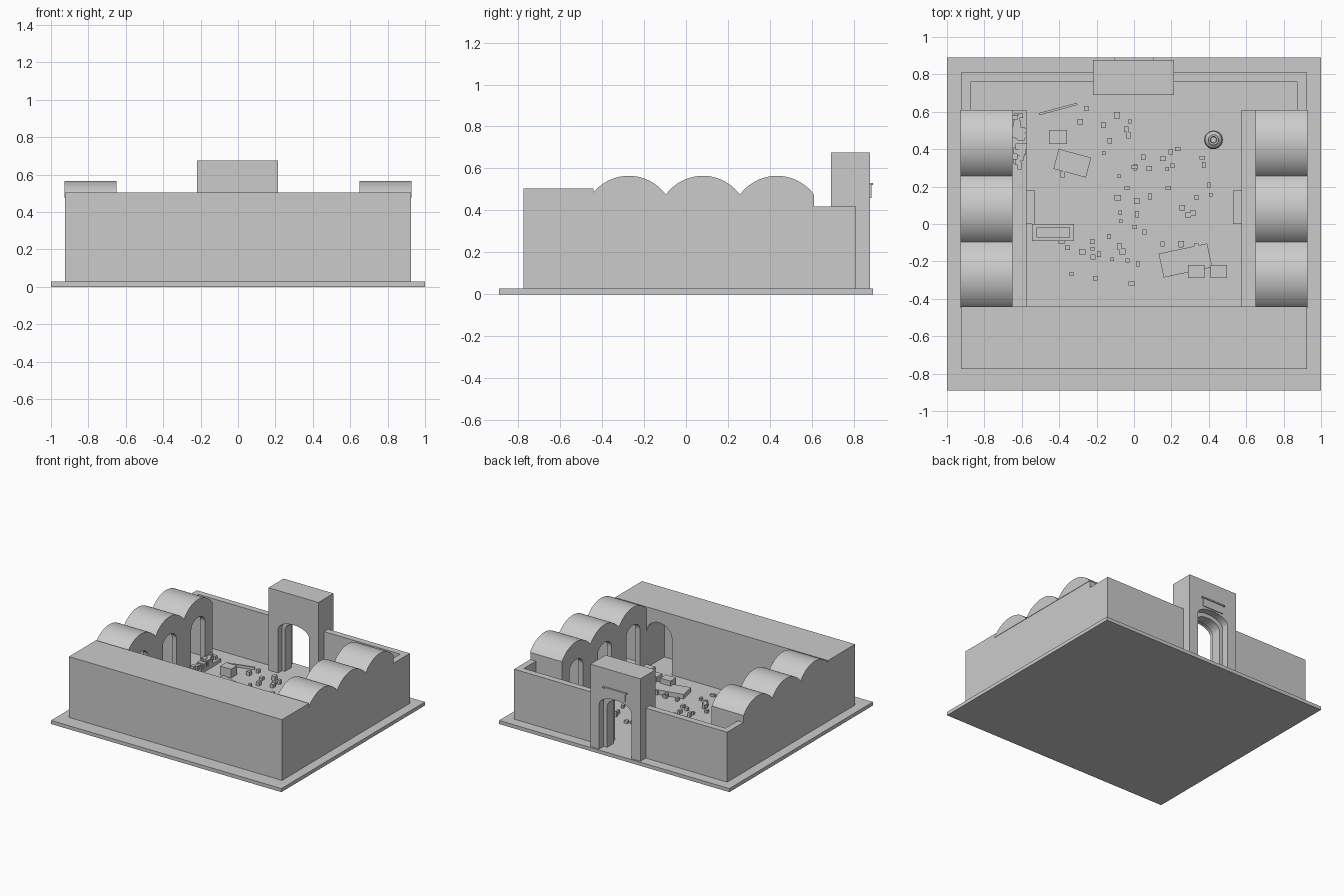
import bpy, bmesh, math, random
from mathutils import Matrix, Vector

cube = bpy.data.objects.get("Cube")
if cube:
    bpy.data.objects.remove(cube)

random.seed(4)
FLOOR = 0.028

stone = bpy.data.materials.new("plain grey stone")
stone.use_nodes = True
grey = (0.6, 0.6, 0.6, 1)
stone.diffuse_color = grey
stone.node_tree.nodes["Principled BSDF"].inputs["Base Color"].default_value = grey


def finish(name, bm, smooth=False):
    bmesh.ops.recalc_face_normals(bm, faces=bm.faces)
    mesh = bpy.data.meshes.new(name)
    bm.to_mesh(mesh)
    bm.free()
    mesh.materials.append(stone)
    obj = bpy.data.objects.new(name, mesh)
    bpy.context.collection.objects.link(obj)
    if smooth:
        bpy.ops.object.select_all(action="DESELECT")
        obj.select_set(True)
        bpy.context.view_layer.objects.active = obj
        bpy.ops.object.shade_smooth_by_angle(angle=math.radians(35))
    return obj


def add_box(bm, centre, size, turn=0):
    m = (Matrix.Translation(centre) @ Matrix.Rotation(math.radians(turn), 4, "Z")
         @ Matrix.Diagonal((*size, 1)))
    bmesh.ops.create_cube(bm, size=1, matrix=m)


def box(name, x, y, z):
    """Box from its extents along each axis."""
    bm = bmesh.new()
    add_box(bm, [sum(r) / 2 for r in (x, y, z)], [abs(r[1] - r[0]) for r in (x, y, z)])
    return finish(name, bm)


def block(name, x, y, length, width, height, turn=0, base=FLOOR):
    bm = bmesh.new()
    add_box(bm, (x, y, base + height / 2), (length, width, height), turn)
    return finish(name, bm)


def extrude(name, outline, axis, start, end, smooth=False):
    """Extrude an outline of (across, up) points along x or y."""
    bm = bmesh.new()
    place = (lambda p: (start, *p)) if axis == "x" else (lambda p: (p[0], start, p[1]))
    face = bm.faces.new([bm.verts.new(place(p)) for p in outline])
    ring = bmesh.ops.extrude_face_region(bm, geom=[face])
    moved = [v for v in ring["geom"] if isinstance(v, bmesh.types.BMVert)]
    step = Vector((end - start, 0, 0)) if axis == "x" else Vector((0, end - start, 0))
    bmesh.ops.translate(bm, verts=moved, vec=step)
    return finish(name, bm, smooth)


def arch(c, half, spring, rise, n=14):
    """Opening outline, from its left foot over the top to its right foot."""
    curve = [(c - half * math.cos(math.pi * i / n), spring + rise * math.sin(math.pi * i / n))
             for i in range(n + 1)]
    return [(c - half, FLOOR)] + curve + [(c + half, FLOOR)]


def arched_wall(name, left, right, top, openings, axis, start, end):
    outline = [(left, FLOOR)]
    for opening in openings:
        outline += arch(*opening)
    outline += [(right, FLOOR), (right, top), (left, top)]
    return extrude(name, outline, axis, start, end)


# Ground and outer walls
box("ground_slab", (-1, 1), (-0.89, 0.89), (0, FLOOR))
box("front_wing", (-0.925, 0.925), (-0.775, -0.66), (FLOOR, 0.505))
arched_wall("front_wing_arches", -0.925, 0.925, 0.505,
            [(-0.54, 0.11, 0.31, 0.1), (0.54, 0.11, 0.31, 0.1)], "y", -0.66, -0.44)

# Side wings, mirrored
ROOM = 0.353
for side, s in (("left", 1), ("right", -1)):
    box(f"{side}_wing_outer_wall", (s * 0.88, s * 0.925), (-0.44, 0.61), (FLOOR, 0.475))
    box(f"{side}_rear_side_wall", (s * 0.875, s * 0.925), (0.61, 0.81), (FLOOR, 0.42))
    box(f"{side}_rear_wall", (s * 0.2, s * 0.875), (0.76, 0.81), (FLOOR, 0.42))
    box(f"{side}_walkway", (s * 0.575, s * 0.88), (-0.44, 0.61), (FLOOR, 0.055))
    box(f"{side}_walkway_step", (s * 0.53, s * 0.575), (0, 0.18), (FLOOR, 0.042))
    rooms = [-0.449 + ROOM * (i + 0.5) for i in range(3)]
    arched_wall(f"{side}_wing_door_wall", -0.44, 0.61, 0.476,
                [(c, 0.085, 0.36, 0.065) for c in rooms], "x", s * 0.65, s * 0.69)
    for i, c in enumerate(rooms):
        edge = c + ROOM / 2
        box(f"{side}_partition_{i + 1}", (s * 0.69, s * 0.88), (edge - 0.04, edge),
            (FLOOR, 0.475))
        # shallow barrel vault as a circular segment
        half, rise = ROOM / 2, 0.09
        radius = (half ** 2 + rise ** 2) / (2 * rise)
        spread = math.asin(half / radius)
        arc = []
        for k in range(21):
            a = spread * (k / 10 - 1)
            arc.append((c + radius * math.sin(a), 0.565 - radius + radius * math.cos(a)))
        extrude(f"{side}_vault_{i + 1}", arc, "x", s * 0.65, s * 0.928, True)

# Gatehouse with a stepped archway
for part, half, spring, y0, y1 in (("inner", 0.135, 0.37, 0.69, 0.74),
                                   ("middle", 0.11, 0.35, 0.74, 0.82),
                                   ("outer", 0.14, 0.38, 0.82, 0.877)):
    arched_wall(f"gate_{part}", -0.218, 0.215, 0.675, [(0, half, spring, 0.07)], "y", y0, y1)
box("gate_plaque", (-0.09, 0.09), (0.875, 0.883), (0.46, 0.525))
box("gate_plaque_cap", (-0.105, 0.105), (0.875, 0.89), (0.522, 0.532))

# Courtyard furniture
block("crate", -0.407, 0.465, 0.095, 0.075, 0.07)
block("fallen_slab", -0.33, 0.325, 0.18, 0.11, 0.02, -15)
block("beam", -0.405, 0.615, 0.21, 0.012, 0.02, 15)
block("table_slab", 0.275, -0.195, 0.265, 0.13, 0.035, 12)
block("small_box_right", 0.333, -0.255, 0.09, 0.07, 0.075)
block("small_box_left", 0.453, -0.255, 0.09, 0.07, 0.075)

# Trough: four rims around a sunken floor
bm = bmesh.new()
for d in (-1, 1):
    add_box(bm, (-0.432, -0.045 + d * 0.036, 0.058), (0.225, 0.018, 0.06))
    add_box(bm, (-0.432 + d * 0.1, -0.045, 0.058), (0.025, 0.056, 0.06))
add_box(bm, (-0.432, -0.045, 0.04), (0.18, 0.056, 0.02))
finish("trough", bm)

# Urn turned from a profile
bm = bmesh.new()
profile = [(0, 0), (0.03, 0), (0.05, 0.04), (0.045, 0.07), (0.022, 0.09),
           (0.028, 0.105), (0.018, 0.105), (0.015, 0.08), (0, 0.08)]
verts = [bm.verts.new((0.425 + r, 0.45, FLOOR + z)) for r, z in profile]
edges = [bm.edges.new(pair) for pair in zip(verts, verts[1:])]
bmesh.ops.spin(bm, geom=verts + edges, cent=(0.425, 0.45, 0), axis=(0, 0, 1),
               angle=math.tau, steps=20)
bmesh.ops.remove_doubles(bm, verts=bm.verts, dist=0.0005)
finish("urn", bm, True)


def rubble(name, count, xs, ys, base, small, large):
    bm = bmesh.new()
    for _ in range(count):
        size = [random.uniform(small, large) for _ in range(3)]
        add_box(bm, (random.uniform(*xs), random.uniform(*ys), base + size[2] / 2), size)
    finish(name, bm)


# Loose stones and a heap on the walkway
rubble("rubble_west", 36, (-0.4, 0.02), (-0.33, 0.62), FLOOR, 0.018, 0.036)
rubble("rubble_east", 22, (0.02, 0.46), (-0.12, 0.42), FLOOR, 0.018, 0.032)
rubble("walkway_heap", 34, (-0.635, -0.59), (0.31, 0.58), 0.055, 0.02, 0.04)
